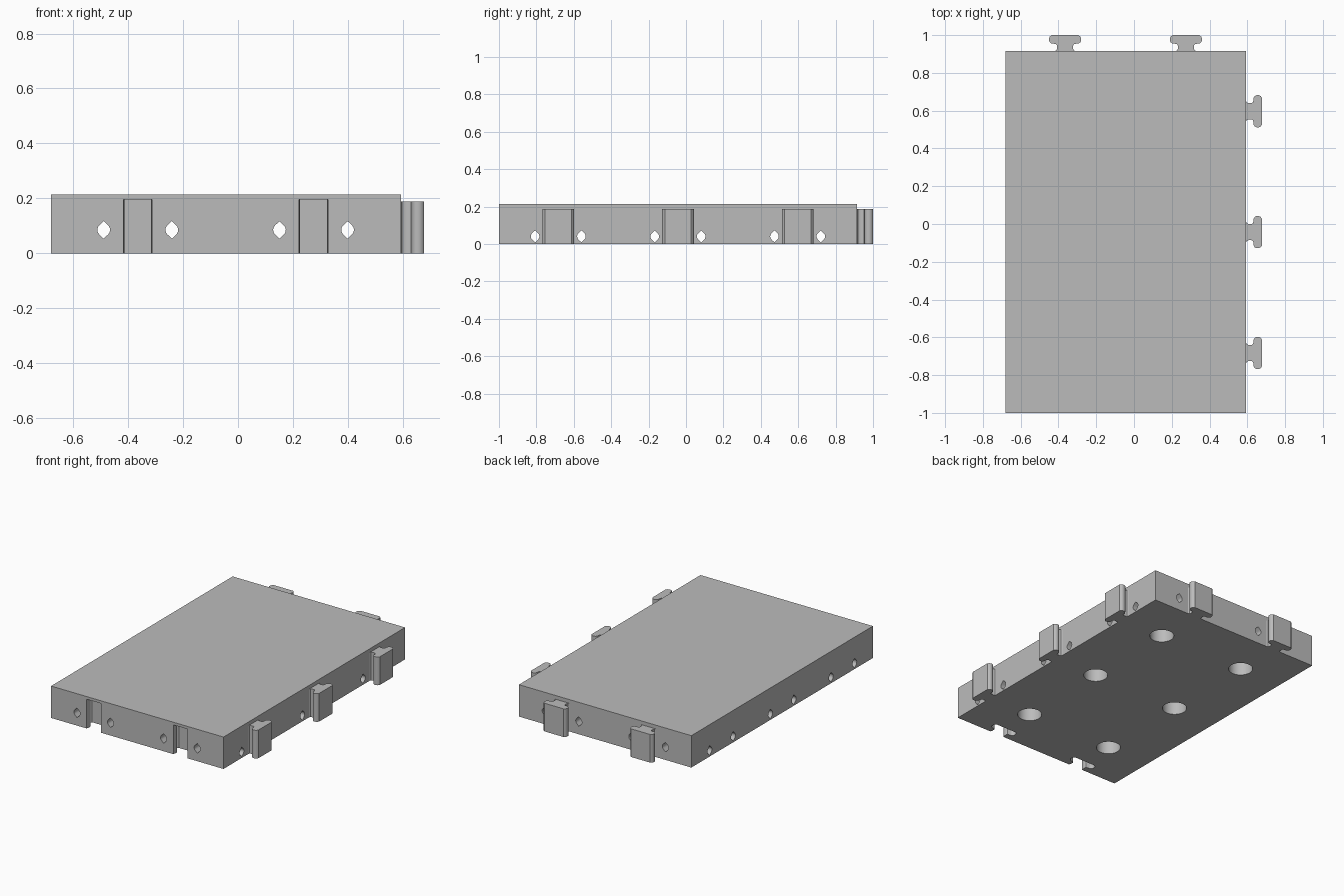
import bpy, bmesh, math
from mathutils import Matrix, Vector

cube = bpy.data.objects.get("Cube")
if cube:
    bpy.data.objects.remove(cube, do_unlink=True)

X0, X1, Y0, Y1, TOP = -0.68, 0.593, -1.0, 0.915, 0.213
COLS, ROWS = (-0.365, 0.275), (-0.683, -0.043, 0.597)

grey = bpy.data.materials.new("plain grey")
grey.use_nodes = True
rgba = (0.5, 0.5, 0.5, 1)
grey.diffuse_color = rgba
grey.node_tree.nodes["Principled BSDF"].inputs["Base Color"].default_value = rgba

# Half outline of a T connector: distance out of the wall, half width
HALF_T = [(0, 0.055), (0.004, 0.047), (0.012, 0.043), (0.03, 0.043), (0.036, 0.047),
          (0.039, 0.055), (0.04, 0.07), (0.046, 0.08), (0.055, 0.085),
          (0.067, 0.085), (0.077, 0.081), (0.085, 0.07)]


def prism(bm, outline, matrix, length):
    """Extrude a flat outline along local z."""
    low = [bm.verts.new(matrix @ Vector((a, b, 0))) for a, b in outline]
    high = [bm.verts.new(matrix @ Vector((a, b, length))) for a, b in outline]
    bm.faces.new(low)
    bm.faces.new(high)
    n = len(low)
    for i in range(n):
        j = (i + 1) % n
        bm.faces.new((low[i], low[j], high[j], high[i]))


def finish(bm, name):
    bmesh.ops.recalc_face_normals(bm, faces=bm.faces)
    mesh = bpy.data.meshes.new(name)
    bm.to_mesh(mesh)
    bm.free()
    ob = bpy.data.objects.new(name, mesh)
    mesh.materials.append(grey)
    bpy.context.collection.objects.link(ob)
    return ob


def t_outline(half):
    return [(w, d) for d, w in half] + [(-w, d) for d, w in reversed(half)]


def circle(r, n):
    return [(r * math.cos(math.tau * i / n), r * math.sin(math.tau * i / n)) for i in range(n)]


def smooth(ob):
    bpy.ops.object.select_all(action='DESELECT')
    ob.select_set(True)
    bpy.context.view_layer.objects.active = ob
    bpy.ops.object.shade_smooth_by_angle(angle=math.radians(35))


# Wire hole: round sides with a pointed top and bottom
r = 0.023
arc = [math.radians(a) for a in range(-45, 46, 15)]
right = [(r * math.cos(a), r * math.sin(a)) for a in arc]
WIRE = right + [(0, 0.032)] + [(-a, -b) for a, b in right] + [(0, -0.032)]

# Slab
bm = bmesh.new()
prism(bm, [(X0, Y0), (X1, Y0), (X1, Y1), (X0, Y1)], Matrix(), TOP)
slab = finish(bm, "tile_slab")

# Cutters: sockets with round pockets, then lengthwise and crosswise holes
cutters = []
bm = bmesh.new()
socket = [(-0.02, 0.049)] + [(d * 1.08, w + 0.006) for d, w in HALF_T[1:]]
for x in COLS:
    prism(bm, t_outline(socket), Matrix.Translation((x, Y0, -0.05)), 0.245)
    for y in ROWS:
        prism(bm, circle(0.075, 40), Matrix.Translation((x, y, -0.05)), 0.24)
cutters.append(finish(bm, "socket_cutter"))

bm = bmesh.new()
along_y = Matrix.Rotation(math.radians(90), 4, 'X')
for x in COLS:
    for s in (-0.124, 0.124):
        prism(bm, WIRE, Matrix.Translation((x + s, 1.2, 0.085)) @ along_y, 2.4)
cutters.append(finish(bm, "lengthwise_hole_cutter"))

bm = bmesh.new()
along_x = Matrix.Rotation(math.radians(90), 4, 'Z') @ along_y
for y in ROWS:
    for s in (-0.124, 0.124):
        prism(bm, WIRE, Matrix.Translation((-1, y + s, 0.04)) @ along_x, 2)
cutters.append(finish(bm, "crosswise_hole_cutter"))

for c in cutters:
    mod = slab.modifiers.new(c.name, 'BOOLEAN')
    mod.operation, mod.solver, mod.object = 'DIFFERENCE', 'EXACT', c
    c.hide_render = True
bpy.context.view_layer.update()
slab_eval = slab.evaluated_get(bpy.context.evaluated_depsgraph_get())
cut_mesh = bpy.data.meshes.new_from_object(slab_eval)
slab.modifiers.clear()
slab.data = cut_mesh
for c in cutters:
    bpy.data.objects.remove(c, do_unlink=True)
smooth(slab)

# Connectors on the back and left edges
spots = [("back_connector", (x, Y1, 0), 0) for x in COLS]
spots += [("left_connector", (X1, y, 0), -90) for y in ROWS]
for name, place, turn in spots:
    bm = bmesh.new()
    turned = Matrix.Rotation(math.radians(turn), 4, 'Z')
    prism(bm, t_outline(HALF_T), Matrix.Translation(place) @ turned, 0.188)
    smooth(finish(bm, name))
